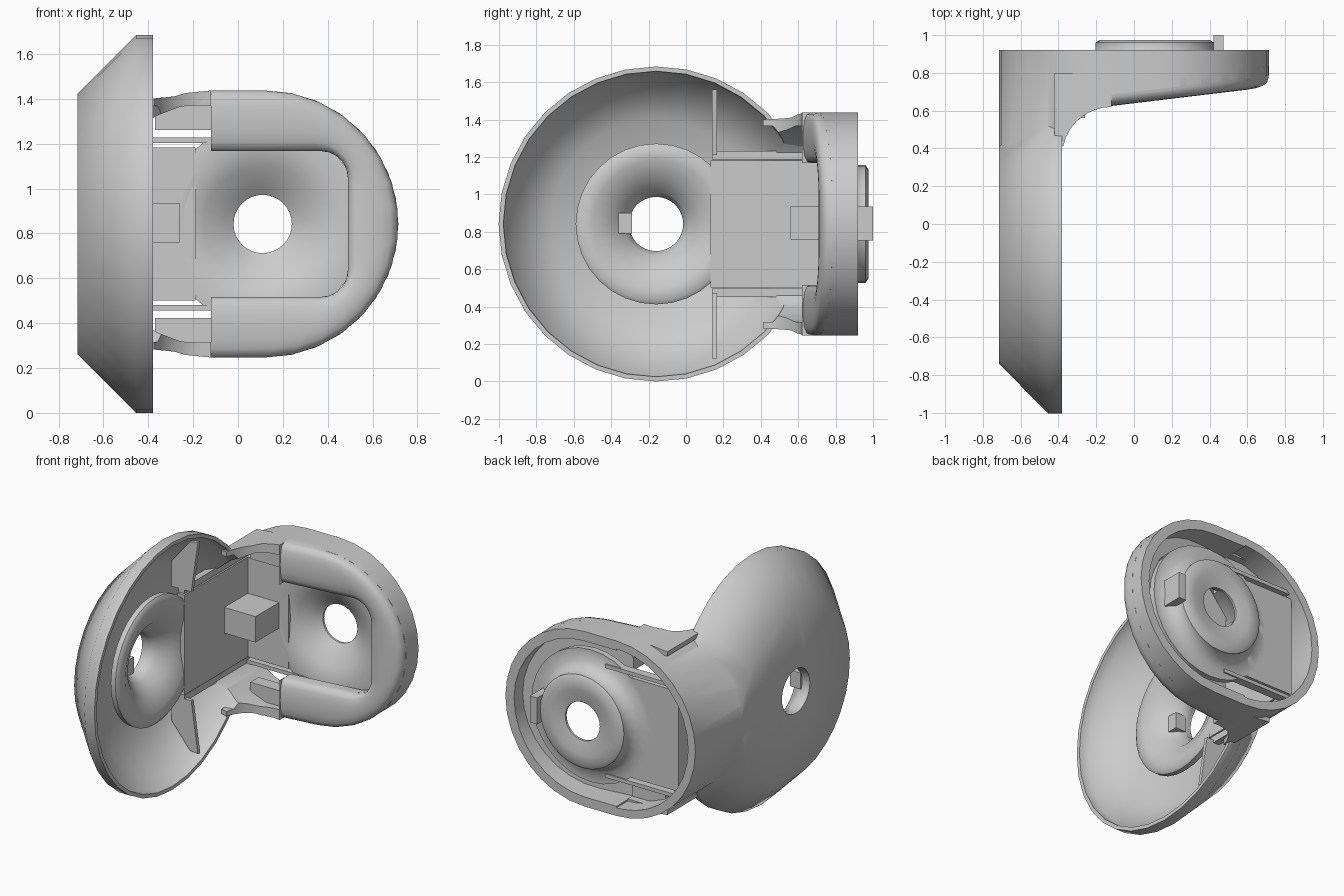
import bpy, bmesh, math

if "Cube" in bpy.data.objects:
    bpy.data.objects.remove(bpy.data.objects["Cube"])

ZC = 0.842          # shared height of both hole centres
YD = -0.16          # dish centre in y
XA = 0.11           # arm disc centre in x


def finish(name, bm):
    bmesh.ops.recalc_face_normals(bm, faces=bm.faces)
    me = bpy.data.meshes.new(name)
    bm.to_mesh(me)
    bm.free()
    ob = bpy.data.objects.new(name, me)
    bpy.context.collection.objects.link(ob)
    return ob


def prism(name, pts, axis, lo, hi):
    """Extrude a 2D outline: axis 'z' takes (x,y), axis 'y' takes (x,z). lo/hi may be functions of x."""
    val = lambda f, p: f(p[0]) if callable(f) else f
    put = (lambda p, h: (p[0], p[1], h)) if axis == 'z' else (lambda p, h: (p[0], h, p[1]))
    bm = bmesh.new()
    a = [bm.verts.new(put(p, val(lo, p))) for p in pts]
    b = [bm.verts.new(put(p, val(hi, p))) for p in pts]
    n = len(pts)
    bm.faces.new(a)
    bm.faces.new(b[::-1])
    for i in range(n):
        bm.faces.new((a[i], a[(i + 1) % n], b[(i + 1) % n], b[i]))
    return finish(name, bm)


def box(name, x0, x1, y0, y1, z0, z1):
    return prism(name, [(x0, y0), (x1, y0), (x1, y1), (x0, y1)], 'z', z0, z1)


def revolve(name, prof, axis, centre, n=32, closed=False):
    """Revolve (radius, height) about the x or y axis; open profiles are capped."""
    bm = bmesh.new()
    rings = []
    for r, h in prof:
        ring = []
        for i in range(n):
            t = 2 * math.pi * i / n
            u, z = centre + r * math.cos(t), ZC + r * math.sin(t)
            ring.append(bm.verts.new((h, u, z) if axis == 'x' else (u, h, z)))
        rings.append(ring)
    pairs = list(zip(rings, rings[1:]))
    if closed:
        pairs.append((rings[-1], rings[0]))
    else:
        bm.faces.new(rings[0])
        bm.faces.new(rings[-1])
    for a, b in pairs:
        for i in range(n):
            j = (i + 1) % n
            bm.faces.new((a[i], a[j], b[j], b[i]))
    return finish(name, bm)


def boolean(ob, other, op):
    m = ob.modifiers.new('bool', 'BOOLEAN')
    m.operation, m.object, m.solver = op, other, 'EXACT'
    bpy.context.view_layer.objects.active = ob
    bpy.ops.object.modifier_apply(modifier=m.name)
    bpy.data.objects.remove(other)


def arc(cx, cy, r, a0, a1, n):
    return [(cx + r * math.cos(math.radians(a0 + (a1 - a0) * i / n)),
             cy + r * math.sin(math.radians(a0 + (a1 - a0) * i / n))) for i in range(n + 1)]


def stadium(r, c=0.12):
    return arc(c, ZC, r, -90, 90, 16) + arc(-c, ZC, r, 90, 270, 16)


def slope(x):
    return 0.625 + 0.12 * (x + 0.12)     # sloped front of the arm


# outer shell: L profile trimmed to a stadium, joined to the chamfered dish
fillet = arc(-0.12, 0.36, 0.26, 180, 90, 8)
profile = ([(-0.8, YD), (-0.38, YD)] + fillet
           + [(-0.12, slope(-0.12) + 0.06), (0.75, slope(0.75) + 0.06), (0.75, 0.92), (-0.8, 0.92)])
shell = prism('shell', profile, 'z', 0.1, 1.6)
boolean(shell, prism('trim', stadium(0.595), 'y', -0.5, 1.2), 'INTERSECT')
boolean(shell, revolve('dish', [(0.58, -0.715), (0.842, -0.455), (0.842, -0.38)], 'x', YD), 'UNION')

# hollows: dish bowl, neck channel, rear arm cavity, front window, bolt hole
boolean(shell, revolve('bowl', [(0.56, -0.665), (0.81, -0.45), (0.825, -0.3)], 'x', YD), 'DIFFERENCE')
neck = [(-0.121, ZC + 0.54)] + arc(-0.12, ZC, 0.54, 95, 265, 16) + [(-0.121, ZC - 0.54)]
boolean(shell, prism('neck_cut', neck, 'y', -0.1, 1.2), 'DIFFERENCE')
boolean(shell, prism('arm_cut', stadium(0.53), 'y', lambda x: slope(x) + 0.11, 1.2), 'DIFFERENCE')
window = [(-0.3, ZC - 0.325)] + arc(0.37, ZC - 0.205, 0.12, -90, 0, 5) \
    + arc(0.37, ZC + 0.205, 0.12, 0, 90, 5) + [(-0.3, ZC + 0.325)]
boolean(shell, prism('window_cut', window, 'y', 0.4, 1.2), 'DIFFERENCE')
boolean(shell, revolve('hole_cut', [(0.15, -0.9), (0.15, -0.5)], 'x', YD), 'DIFFERENCE')

# rounded U-shaped lip lofted between the arm outline and the window
outer = [(-0.12, ZC - 0.595)] + arc(0.12, ZC, 0.595, -90, 90, 15) + [(-0.12, ZC + 0.595)]
inner = [(-0.12, ZC - 0.325)] + arc(0.37, ZC - 0.205, 0.12, -90, 0, 7) \
    + arc(0.37, ZC + 0.205, 0.12, 0, 90, 7) + [(-0.12, ZC + 0.325)]
bm = bmesh.new()
sections = []
for (ox, oz), (ix, iz) in zip(outer, inner):
    sec = []
    for k in range(9):
        a = math.pi * k / 8
        w = 0.5 - 0.5 * math.cos(a)
        x, z = ox + (ix - ox) * w, oz + (iz - oz) * w
        sec.append(bm.verts.new((x, slope(x) + 0.05 * (1 - math.sin(a) ** 0.6), z)))
    sec.append(bm.verts.new((ix, slope(ix) + 0.11, iz)))
    sec.append(bm.verts.new((ox, slope(ox) + 0.11, oz)))
    sections.append(sec)
for a, b in zip(sections, sections[1:]):
    for k in range(11):
        bm.faces.new((a[k], a[(k + 1) % 11], b[(k + 1) % 11], b[k]))
bm.faces.new(sections[0])
bm.faces.new(sections[-1])
finish('arm_lip', bm)

# inner bracket: one dished ring per leg, with strips meeting at the bend
revolve('dish_ring', [(0.43, -0.545), (0.43, -0.51), (0.41, -0.495), (0.34, -0.50), (0.24, -0.55), (0.17, -0.62),
                      (0.145, -0.66), (0.15, -0.70), (0.2, -0.66), (0.28, -0.59), (0.36, -0.55)],
        'x', YD, closed=True)
revolve('arm_ring', [(0.45, 0.86), (0.45, 0.82), (0.36, 0.81), (0.26, 0.85), (0.17, 0.91), (0.13, 0.94),
                     (0.13, 0.955), (0.22, 0.975), (0.29, 0.975), (0.315, 0.96), (0.315, 0.92), (0.37, 0.86)],
        'y', XA, closed=True)
box('dish_strip', -0.545, -0.495, 0.13, 0.86, ZC - 0.34, ZC + 0.34)
box('arm_strip', -0.52, -0.19, 0.812, 0.86, ZC - 0.34, ZC + 0.34)
box('bend_tab', -0.51, -0.26, 0.56, 0.83, 0.76, 0.935)
box('rear_tab', 0.42, 0.475, 0.84, 1.0, 0.755, 0.935)
box('hole_tab', -0.66, -0.58, -0.36, -0.29, 0.79, 0.90)

# mirrored side details: rails beside the strips, ribs in the dish, blocks and flared walls in the neck
for s, side in ((1, 'top'), (-1, 'bottom')):
    def zr(a, b):
        return sorted((ZC + s * a, ZC + s * b))
    box('neck_rail_' + side, -0.545, -0.50, 0.14, 0.84, *zr(0.345, 0.39))
    box('arm_rail_' + side, -0.52, 0.0, 0.812, 0.87, *zr(0.36, 0.385))
    box('neck_block_' + side, -0.37, -0.12, 0.66, 0.75, *zr(0.42, 0.55))
    flare = [(-0.42, 0.42)] + fillet[1:] + [(-0.12, 0.8), (-0.42, 0.8)]
    prism('neck_flare_' + side, flare, 'z', lambda x: ZC + s * 0.525,
          lambda x: ZC + s * (0.585 + 0.1 * (x + 0.12)))
    # sloped rib following the dish wall
    rib = [(-0.60, ZC + s * 0.37), (-0.45, ZC + s * 0.37), (-0.40, ZC + s * 0.72), (-0.46, ZC + s * 0.71),
           (-0.60, ZC + s * 0.54)]
    prism('dish_rib_' + side, rib, 'y', 0.14, 0.165)

# shading
for ob in bpy.data.objects:
    ob.select_set(True)
bpy.context.view_layer.objects.active = shell
bpy.ops.object.shade_smooth_by_angle(angle=math.radians(50))
